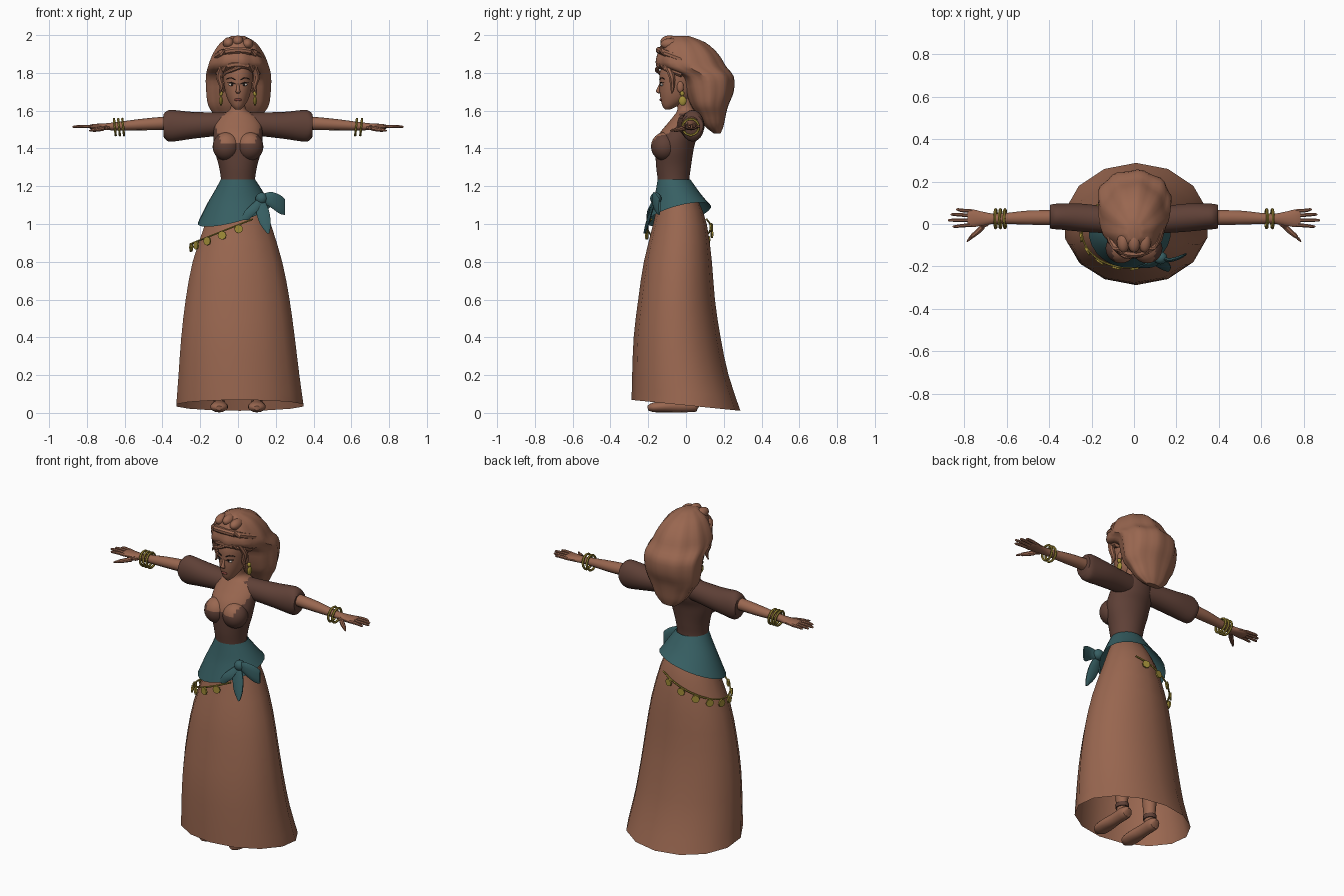
import bpy, bmesh, math
from mathutils import Vector, Matrix


def material(name, rgb):
    m = bpy.data.materials.new(name)
    m.diffuse_color = (*rgb, 1)
    return m


BROWN = material("warm brown", (0.32, 0.135, 0.08))
BODICE = material("dark brown", (0.115, 0.052, 0.038))
TEAL = material("teal cloth", (0.038, 0.115, 0.125))
GOLD = material("gold", (0.36, 0.27, 0.04))
WHITE = material("eye white", (0.6, 0.55, 0.5))
DARK = material("near black", (0.02, 0.012, 0.01))
LIP = material("lip", (0.2, 0.05, 0.04))


def finish(name, bm, mats, rule=None, angle=40):
    bmesh.ops.recalc_face_normals(bm, faces=bm.faces)
    me = bpy.data.meshes.new(name)
    bm.to_mesh(me)
    bm.free()
    for m in mats:
        me.materials.append(m)
    for p in me.polygons:
        p.use_smooth = True
        if rule:
            p.material_index = rule(p.center)
    me.set_sharp_from_angle(angle=math.radians(angle))
    ob = bpy.data.objects.new(name, me)
    bpy.context.collection.objects.link(ob)
    return ob


def smooth_path(st, steps):
    """Catmull-Rom interpolation of stations."""
    out = []
    for i in range(len(st) - 1):
        p = [st[max(i - 1, 0)], st[i], st[i + 1], st[min(i + 2, len(st) - 1)]]
        for k in range(steps):
            t = k / steps
            out.append([b + .5 * t * (c - a + t * (2*a - 5*b + 4*c - d + t * (3*(b - c) + d - a)))
                        for a, b, c, d in zip(*p)])
    return out + [list(st[-1])]


def loft(name, stations, mats, n=16, axis=None, steps=3, caps=True, ripple=(0, 1), rule=None):
    """Stations are x, y, z, radius a, radius b (, slope along x, slope along y)."""
    st = smooth_path([tuple(s) + (0,) * (7 - len(s)) for s in stations], steps)
    bm = bmesh.new()
    rings = []
    for i, s in enumerate(st):
        c = Vector(s[:3])
        if axis == 'z':
            u, v = Vector((1, 0, 0)), Vector((0, 1, 0))
        elif axis == 'x':
            u, v = Vector((0, 1, 0)), Vector((0, 0, 1))
        else:
            t = (Vector(st[min(i + 1, len(st) - 1)][:3]) - Vector(st[max(i - 1, 0)][:3])).normalized()
            u = t.cross(Vector((0, 1, 0)) if abs(t.y) < .7 else Vector((0, 0, 1))).normalized()
            v = u.cross(t)
        ring = []
        for k in range(n):
            a = 2 * math.pi * (k + .5) / n
            r = 1 + ripple[0] * math.cos(ripple[1] * a)
            d = u * s[3] * r * math.cos(a) + v * s[4] * r * math.sin(a)
            d.z += s[5] * d.x + s[6] * d.y
            ring.append(bm.verts.new(c + d))
        rings.append(ring)
    for r0, r1 in zip(rings, rings[1:]):
        for k in range(n):
            bm.faces.new((r0[k], r0[(k + 1) % n], r1[(k + 1) % n], r1[k]))
    if caps:
        bm.faces.new(rings[0])
        bm.faces.new(rings[-1])
    return finish(name, bm, mats, rule)


def ball(name, loc, scale, mats, rule=None, n=16):
    bm = bmesh.new()
    bmesh.ops.create_uvsphere(bm, u_segments=n, v_segments=n * 3 // 4, radius=1,
                              matrix=Matrix.Translation(loc) @ Matrix.Diagonal((*scale, 1)))
    return finish(name, bm, mats, rule)


def hoop(name, loc, major, minor, rot):
    bpy.ops.mesh.primitive_torus_add(location=loc, rotation=rot, major_radius=major, minor_radius=minor,
                                     major_segments=20, minor_segments=6)
    ob = bpy.context.object
    ob.name = name
    ob.data.materials.append(GOLD)


# Skirt: open cone with a slanted hem
loft("skirt", [(.01, 0, .04, .345, .288, 0, -.1), (.005, -.03, .2, .328, .255), (0, -.047, .4, .308, .23),
               (-.002, -.05, .6, .282, .203), (-.003, -.043, .8, .243, .18), (0, -.032, 1.0, .178, .142),
               (0, -.042, 1.12, .132, .108), (0, -.065, 1.2, .088, .08)],
     [BROWN], n=14, axis='z', steps=2, caps=False)

# Torso with a bare neckline cut by rule
def neckline(c):
    return int(c.z > 1.585 or (c.y < -.035 and c.z > 1.43 + max(0, abs(c.x) - .085) * 2.5))

loft("torso", [(0, -.055, 1.15, .1, .09), (0, -.065, 1.22, .09, .083), (0, -.066, 1.30, .1, .092),
               (0, -.062, 1.38, .122, .1), (0, -.056, 1.43, .13, .105), (0, -.035, 1.48, .13, .105),
               (0, -.01, 1.53, .125, .09), (0, .005, 1.575, .095, .068), (0, 0, 1.60, .05, .047),
               (0, -.008, 1.63, .037, .04), (0, -.02, 1.69, .037, .04)],
     [BODICE, BROWN], n=40, axis='z', steps=6, rule=neckline)
for s in (1, -1):
    ball("bust", (s * .062, -.115, 1.41), (.072, .07, .075), [BODICE, BROWN], neckline, 28)

# Sash with knot and two tails
loft("sash", [(0, -.063, 1.235, .092, .088), (-.003, -.055, 1.19, .118, .105, .08, .08),
              (-.01, -.045, 1.13, .153, .13, .15, .15), (-.02, -.037, 1.05, .194, .17, .25, .25)],
     [TEAL], n=24, axis='z', caps=False)
ball("sash_knot", (.125, -.16, 1.135), (.032, .03, .032), [TEAL])
loft("sash_tail_side", [(.12, -.16, 1.135, .01, .018), (.17, -.17, 1.13, .01, .04),
                        (.22, -.155, 1.105, .009, .05), (.248, -.14, 1.09, .005, .042)][::1],
     [TEAL], n=10, axis='x')
loft("sash_tail_down", [(.12, -.165, 1.13, .018, .01), (.13, -.185, 1.07, .036, .01),
                        (.145, -.205, 1.0, .03, .01), (.16, -.22, .95, .006, .006)], [TEAL], n=10, axis='z')
loft("sash_tail_inner", [(.115, -.165, 1.13, .015, .01), (.07, -.195, 1.07, .035, .01),
                         (.035, -.2, 1.02, .02, .008)], [TEAL], n=10, axis='z')

# Chain belt with hanging coins
def belt(deg):
    a = math.radians(deg)
    x = -.03 + .215 * math.cos(a)
    return Vector((x, -.037 + .168 * math.sin(a), .995 + .4 * x)), a

loft("belt_chain", [(*belt(d)[0], .005, .005) for d in range(60, 301, 20)], [GOLD], n=6)
for i in range(10):
    p, a = belt(76 + i * 22.5)
    bm = bmesh.new()
    m = Matrix.Translation(p + Vector((.008 * math.cos(a), .008 * math.sin(a), -.022)))
    m = m @ Matrix.Rotation(a, 4, 'Z') @ Matrix.Rotation(math.pi / 2, 4, 'Y')
    bmesh.ops.create_cone(bm, cap_ends=True, segments=8, radius1=.023, radius2=.023, depth=.009, matrix=m)
    finish("belt_coin", bm, [GOLD])

# Head and face
loft("head", [(0, -.098, 1.605, .012, .012), (0, -.085, 1.625, .034, .04), (0, -.06, 1.66, .055, .075),
              (0, -.05, 1.70, .068, .09), (0, -.045, 1.75, .076, .095), (0, -.04, 1.80, .078, .1),
              (0, -.035, 1.86, .07, .09)], [BROWN], n=24, axis='z')
loft("nose", [(0, -.134, 1.745, .006, .006), (0, -.145, 1.715, .009, .01), (0, -.147, 1.70, .013, .012),
              (0, -.138, 1.69, .007, .006)], [BROWN], n=10, axis='z')
ball("lips", (0, -.132, 1.658), (.019, .009, .008), [LIP])

# Hair: one large swept mass
loft("hair", [(0, .165, 1.48, .045, .018), (0, .148, 1.52, .095, .05), (0, .135, 1.58, .13, .075),
              (0, .125, 1.63, .16, .098), (0, .125, 1.70, .17, .125), (0, .11, 1.78, .172, .14),
              (0, .03, 1.835, .16, .178), (0, .01, 1.90, .135, .158), (0, -.01, 1.96, .093, .112),
              (0, -.03, 1.995, .035, .045)], [BROWN], n=36, axis='z', ripple=(.035, 9))
# Rolled band and fringe over the forehead
for nm, z, w, y, r in (("hair_band", 1.91, .125, -.15, .018), ("hair_fringe", 1.835, .1, -.147, .02)):
    loft(nm, [(-w, -.02, z - .04, r, r), (-w * .7, y * .72, z - .005, r, r), (0, y * .95, z + .01, r, r),
              (w * .7, y * .72, z - .005, r, r), (w, -.02, z - .04, r, r)], [BROWN], n=8)
for x, z in ((-.05, 1.97), (.0, 1.98), (.05, 1.965)):
    ball("hair_roll", (x, -.085, z - .012), (.03, .05, .03), [BROWN])
loft("forehead_curl", [(.02, -.14, 1.835, .012, .012), (-.03, -.155, 1.815, .011, .011),
                       (-.065, -.14, 1.80, .009, .009), (-.085, -.125, 1.775, .004, .004)], [BROWN], n=8)

for s in (1, -1):
    # Eyes, brows, ears, side locks and earrings
    ball("eye", (s * .033, -.128, 1.738), (.017, .008, .0075), [WHITE])
    ball("iris", (s * .032, -.134, 1.738), (.006, .004, .007), [DARK])
    loft("lash", [(s * .014, -.137, 1.741, .002, .002), (s * .034, -.135, 1.748, .003, .003),
                  (s * .056, -.117, 1.747, .002, .002)], [DARK], n=6)
    loft("brow", [(s * .015, -.139, 1.763, .003, .003), (s * .038, -.133, 1.774, .003, .003),
                  (s * .06, -.114, 1.768, .002, .002)], [DARK], n=6)
    ball("ear", (s * .078, -.03, 1.725), (.01, .018, .03), [BROWN], n=12)
    loft("side_lock", [(s * .08, -.1, 1.84, .02, .02), (s * .1, -.075, 1.78, .018, .018),
                       (s * .088, -.072, 1.73, .013, .013), (s * .098, -.075, 1.69, .004, .004)],
         [BROWN], n=8, axis='z')
    ball("earring_stud", (s * .09, -.02, 1.69), (.012, .012, .014), [GOLD], n=10)
    ball("earring_drop", (s * .09, -.018, 1.652), (.01, .021, .026), [GOLD], n=10)

    # Puffed sleeve, arm and hand
    loft("sleeve", [(s * .06, .012, 1.53, .06, .062), (s * .14, .02, 1.527, .064, .064),
                    (s * .25, .03, 1.522, .067, .072), (s * .35, .035, 1.52, .062, .084),
                    (s * .38, .035, 1.52, .06, .076), (s * .395, .035, 1.522, .056, .058)],
         [BODICE], n=18, axis='x')
    loft("arm", [(s * .36, .03, 1.535, .036, .036), (s * .5, .03, 1.527, .034, .031),
                 (s * .64, .025, 1.518, .024, .022), (s * .70, .025, 1.515, .031, .018),
                 (s * .76, .027, 1.515, .043, .015), (s * .785, .028, 1.515, .041, .01)],
         [BROWN], n=14, axis='x')
    for y0, y1, tip in ((.06, .068, .84), (.04, .045, .865), (.017, .018, .877), (-.004, -.012, .855)):
        loft("finger", [(s * .76, y0, 1.515, .010, .010), (s * .81, (y0 + y1) / 2, 1.517, .009, .009),
                        (s * (tip - .01), y1, 1.515, .007, .007), (s * tip, y1, 1.514, .002, .002)],
             [BROWN], n=8, axis='x')
    loft("thumb", [(s * .69, .01, 1.512, .016, .014), (s * .73, -.03, 1.503, .013, .013),
                   (s * .765, -.06, 1.497, .010, .010), (s * .787, -.083, 1.494, .003, .003)], [BROWN], n=8)

    # Legs, ankle bands and shoes
    loft("leg", [(s * .1, .02, .04, .03, .034), (s * .1, .015, .12, .032, .036), (s * .1, .01, .35, .05, .055),
                 (s * .095, -.02, .55, .055, .055), (s * .09, -.03, .95, .08, .08)], [BROWN], n=12, axis='z')
    loft("ankle_band", [(s * .1, .018, .08, .036, .04), (s * .1, .017, .105, .037, .041)],
         [BODICE], n=12, axis='z', steps=1)
    loft("shoe", [(s * .1, .07, .035, .018, .02), (s * .1, .05, .04, .036, .034), (s * .1, -.04, .037, .036, .035),
                  (s * .1, -.12, .033, .047, .03), (s * .1, -.175, .029, .042, .025), (s * .1, -.203, .025, .015, .012)],
         [BROWN], n=14)

# Bracelets: three on one wrist, two on the other
for x in (-.652, -.63, -.608, .625, .652):
    hoop("bracelet", (x, .025, 1.513), .043, .007, (0, math.radians(90 + 6 * (1 if x > 0 else -1)), 0))
